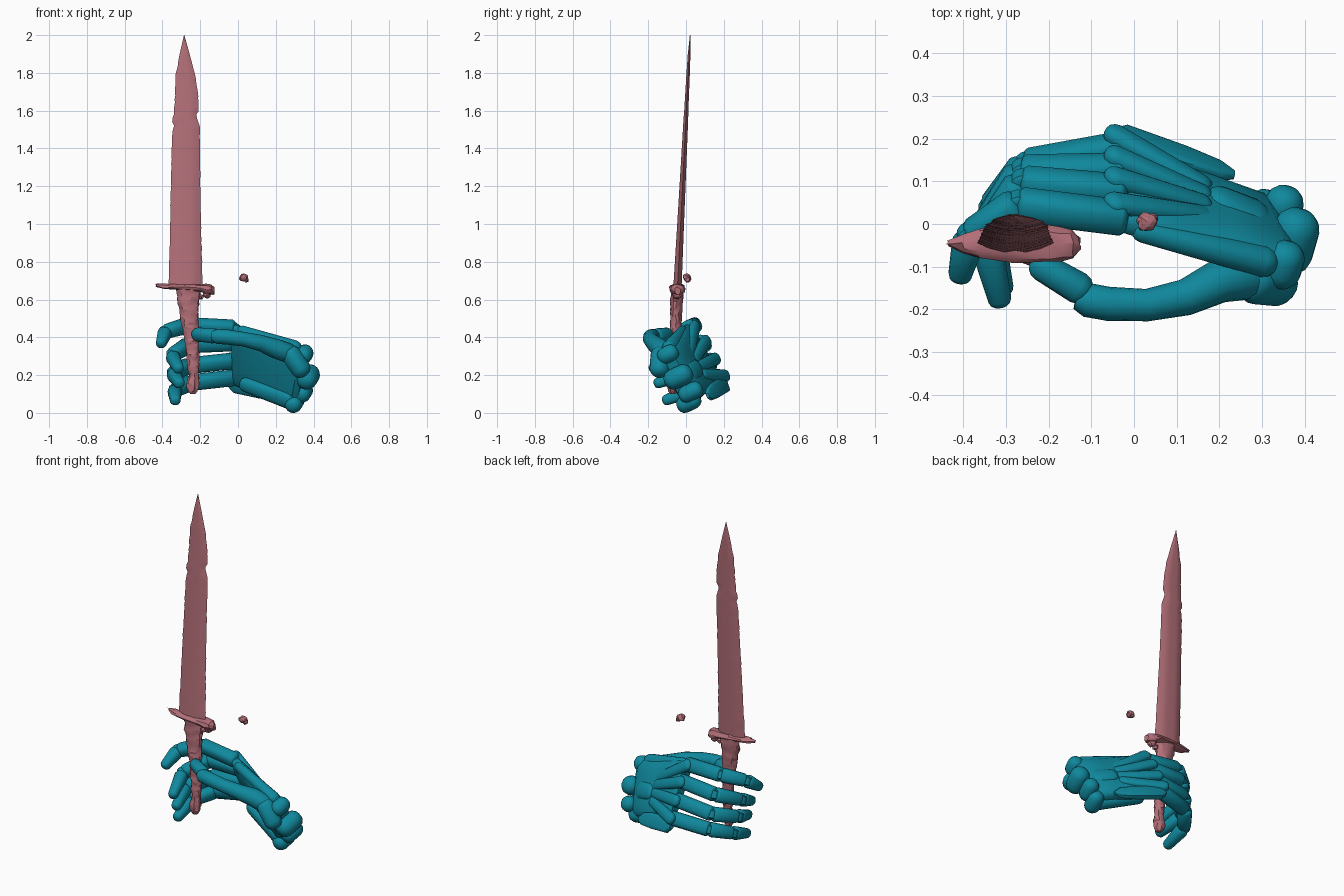
import bpy, bmesh, math, random
from mathutils import Vector as V

if "Cube" in bpy.data.objects:
    bpy.data.objects.remove(bpy.data.objects["Cube"])
random.seed(4)

def material(name, rgb):
    m = bpy.data.materials.new(name)
    m.diffuse_color = (*rgb, 1)
    m.use_nodes = True
    m.node_tree.nodes["Principled BSDF"].inputs["Base Color"].default_value = m.diffuse_color
    return m

TEAL = material("teal", (0.005, 0.25, 0.34))
ROSE = material("rose", (0.45, 0.16, 0.19))
ACROSS = V((0, 0.44, -0.9)).normalized()      # index side to little-finger side
BACK = V((0.25, 0.88, 0.42)).normalized()     # out of the back of the hand

def ring(c, u, v, n=16, p=1.0):
    """Superellipse ring; p below 1 makes it boxier."""
    f = lambda x: math.copysign(abs(x) ** p, x)
    return [V(c) + u * f(math.cos(2 * math.pi * i / n)) + v * f(math.sin(2 * math.pi * i / n))
            for i in range(n)]

def loft(name, rings, mat, angle=35):
    bm = bmesh.new()
    rows = [[bm.verts.new(p) for p in r] for r in rings]
    n = len(rows[0])
    for a, b in zip(rows, rows[1:]):
        for i in range(n):
            bm.faces.new((a[i], a[(i + 1) % n], b[(i + 1) % n], b[i]))
    bm.faces.new(rows[0])
    bm.faces.new(rows[-1])
    bmesh.ops.recalc_face_normals(bm, faces=bm.faces)
    me = bpy.data.meshes.new(name)
    bm.to_mesh(me)
    bm.free()
    ob = bpy.data.objects.new(name, me)
    bpy.context.collection.objects.link(ob)
    me.materials.append(mat)
    bpy.ops.object.select_all(action='DESELECT')
    ob.select_set(True)
    bpy.context.view_layer.objects.active = ob
    bpy.ops.object.shade_smooth_by_angle(angle=math.radians(angle))
    return ob

def limb(name, a, b, ra, rb, flat=1.0, side=ACROSS, p=0.85, cap=0.8):
    """Tapered segment with rounded ends."""
    a, b = V(a), V(b)
    d = (b - a).normalized()
    u = (side - d * side.dot(d)).normalized()
    v = d.cross(u)
    rings = []
    for t, k in ((1, .25), (.85, .6), (.5, .87), (0, 1)):
        rings.append(ring(a - d * t * ra * cap, u * ra * k, v * ra * k * flat, p=p))
    for t, k in ((0, 1), (.5, .87), (.85, .6), (1, .25)):
        rings.append(ring(b + d * t * rb * cap, u * rb * k, v * rb * k * flat, p=p))
    return loft(name, rings, TEAL, 45)

# Fingers: knuckle, two joints, tip
fingers = {
    "index": [(-.03, .015, .45), (-.27, .045, .463), (-.385, -.03, .43), (-.41, -.13, .36)],
    "middle": [(-.03, .075, .37), (-.26, .095, .36), (-.35, -.03, .305), (-.31, -.195, .225)],
    "ring": [(-.03, .125, .275), (-.26, .12, .25), (-.345, -.005, .21), (-.305, -.17, .15)],
    "little": [(-.03, .175, .185), (-.25, .135, .16), (-.335, .03, .12), (-.332, -.125, .06)],
}
for name, pts in fingers.items():
    k, j1, j2, tip = map(V, pts)
    limb(name + "_lower", k, k.lerp(j1, .96), .042, .042, .95, p=.75, cap=.4)
    limb(name + "_middle", j1.lerp(j2, .1), j1.lerp(j2, .9), .042, .037, p=.75, cap=.5)
    limb(name + "_tip", j2.lerp(tip, .15), j2.lerp(tip, .88), .038, .028, cap=.7)
    for i, j in enumerate((j1, j2)):                      # hinge pins
        limb(f"{name}_hinge_{i}", j - ACROSS * .02, j + ACROSS * .02, .03, .03,
             side=BACK, p=1, cap=.2)
    # knuckle ridge running back over the hand
    limb(name + "_ridge", k + BACK * .028 + V((-.02, .008, 0)),
         k.lerp(V((.3, -.02, .2)), .55) + BACK * .028, .034, .03, .7)
    # pointed tab reaching over the finger
    limb(name + "_tab", k + BACK * .022, k.lerp(j1, .3) + BACK * .03, .024, .01, .7)

# Palm lofted from knuckle line to wrist line
K0, K1 = V((-.035, -.005, .475)), V((-.02, .18, .145))
W0, W1 = V((.375, -.115, .325)), V((.315, .03, .045))
rings = []
for t, th, w in ((0, .025, .93), (.04, .036, .97), (.35, .045, .96), (.65, .055, .95),
                 (.92, .06, 1.0), (1, .04, .95)):
    a, b = K0.lerp(W0, t), K1.lerp(W1, t)
    rings.append(ring((a + b) / 2, (a - b) / 2 * w, BACK * th, 32, .55))
loft("palm", rings, TEAL, 35)
limb("wrist_boss", V((.27, -.01, .2)) + BACK * .03, V((.2, .02, .22)) + BACK * .035, .06, .05, .6)

# Little-finger side plate and thumb-side edge plate
rings = [ring(c, ACROSS * a, BACK * b, 16, .5) for c, a, b in (
    ((-.05, .205, .16), .022, .015), ((-.02, .2, .15), .045, .022),
    ((.12, .15, .12), .045, .022), ((.2, .125, .1), .035, .016), ((.235, .115, .09), .012, .008))]
loft("side_plate", rings, TEAL)
limb("lower_palm_pad", (.04, .08, .15), (.27, .005, .07), .04, .05, .8)
limb("upper_palm_pad", (.02, -.015, .43), (.3, -.085, .34), .033, .045, .8)

# Wrist lobes, each running through the hand's thickness
for i, (c, r, h) in enumerate((((.372, -.04, .19), .055, .035), ((.35, -.095, .31), .046, .02),
                               ((.345, .025, .11), .046, .03), ((.3, .015, .056), .046, .03))):
    limb(f"wrist_lobe_{i}", V(c) - BACK * h, V(c) + BACK * h, r, r, p=1)
limb("thumb_base", (.335, -.14, .23), (.28, -.135, .31), .05, .05)

# Thumb: curved lower tube and short tip
path = [((.3, -.125, .3), .03), ((.27, -.125, .315), .052), ((.2, -.133, .34), .052),
        ((.12, -.172, .37), .043), ((.03, -.19, .39), .038), ((-.06, -.187, .402), .04),
        ((-.11, -.178, .405), .04), ((-.135, -.172, .406), .028)]
rings = []
for i, (c, r) in enumerate(path):
    d = (V(path[min(i + 1, 7)][0]) - V(path[max(i - 1, 0)][0])).normalized()
    u = d.cross(V((0, 1, 0))).normalized()
    rings.append(ring(c, u * r, d.cross(u) * r))
loft("thumb_lower", rings, TEAL, 45)
limb("thumb_tip", (-.13, -.15, .408), (-.215, -.1, .415), .04, .036, .9)

def lean(z):                                    # blade centre plane
    return -.045 + .05 * (z - .67)

def interp(table, z):
    for a, b in zip(table, table[1:]):
        if z <= b[0]:
            f = (z - a[0]) / (b[0] - a[0])
            return [p + (q - p) * f for p, q in zip(a[1:], b[1:])]
    return table[-1][1:]

# Worn blade: z, left edge, right edge, half thickness
blade = [(.66, -.367, -.187, .022), (1, -.36, -.196, .018), (1.49, -.348, -.203, .013),
         (1.52, -.338, -.204, .013), (1.55, -.352, -.212, .012), (1.58, -.338, -.222, .012),
         (1.6, -.337, -.206, .011), (1.7, -.333, -.211, .01), (1.8, -.328, -.23, .009),
         (1.9, -.309, -.256, .007), (2.0, -.286, -.284, .001)]
rings = []
for i in range(68):
    z = .66 + 1.34 * i / 67
    l, r, th = interp(blade, z)
    j = .002 if z < 1.85 else 0
    l += random.uniform(-j, j)
    r += random.uniform(-j, j)
    y, w = lean(z), r - l
    rings.append([V((l + w * a, y + th * b, z)) for a, b in (
        (0, 0), (.16, -.6), (.36, -1), (.5, -.8), (.64, -1), (.84, -.6),
        (1, 0), (.84, .6), (.64, 1), (.5, .8), (.36, 1), (.16, .6))])
loft("blade", rings, ROSE, 25)

# Chipped guard: x, z, half depth, half height
guard = [(-.437, .675, .004, .005), (-.4, .672, .022, .012), (-.36, .668, .036, .014),
         (-.28, .665, .043, .017), (-.2, .66, .043, .02), (-.17, .655, .04, .026),
         (-.145, .652, .035, .026), (-.128, .645, .014, .018)]
loft("guard", [[p + V([random.uniform(-.004, .004) for _ in range(3)])
                for p in ring((x, -.046, z), V((0, a, 0)), V((0, 0, b)), 12, .8)]
               for x, z, a, b in guard], ROSE, 25)

# Gnarled handle: z, centre x, half width, half depth
grip = [(.1, -.24, .012, .012), (.115, -.24, .025, .024), (.15, -.24, .034, .028),
        (.2, -.235, .026, .022), (.25, -.236, .03, .026), (.4, -.245, .038, .028),
        (.5, -.257, .046, .03), (.6, -.264, .06, .033), (.66, -.262, .064, .035)]
rings = []
for i in range(41):
    z = .1 + .56 * i / 40
    x, a, b = interp(grip, z)
    y = -.05 + .04 * (z - .6)
    rings.append([p + V((random.uniform(-.004, .004), random.uniform(-.004, .004), 0))
                  for p in ring((x, y, z), V((a, 0, 0)), V((0, b, 0)), 14)])
loft("handle", rings, ROSE, 25)

# Broken chips: one floating, others under the guard
def chip(name, c, size):
    bm = bmesh.new()
    bmesh.ops.create_icosphere(bm, subdivisions=2, radius=1)
    for v in bm.verts:
        v.co = V(c) + V([q * s for q, s in zip(v.co, size)]) * random.uniform(.8, 1.15)
    me = bpy.data.meshes.new(name)
    bm.to_mesh(me)
    bm.free()
    me.materials.append(ROSE)
    bpy.context.collection.objects.link(bpy.data.objects.new(name, me))

chip("floating_chip", (.03, .006, .717), (.025, .023, .02))
chip("floating_chip_end", (.045, .01, .703), (.012, .018, .014))
chip("guard_chip_a", (-.165, -.045, .625), (.022, .03, .02))
chip("guard_chip_b", (-.195, -.05, .615), (.014, .02, .014))
